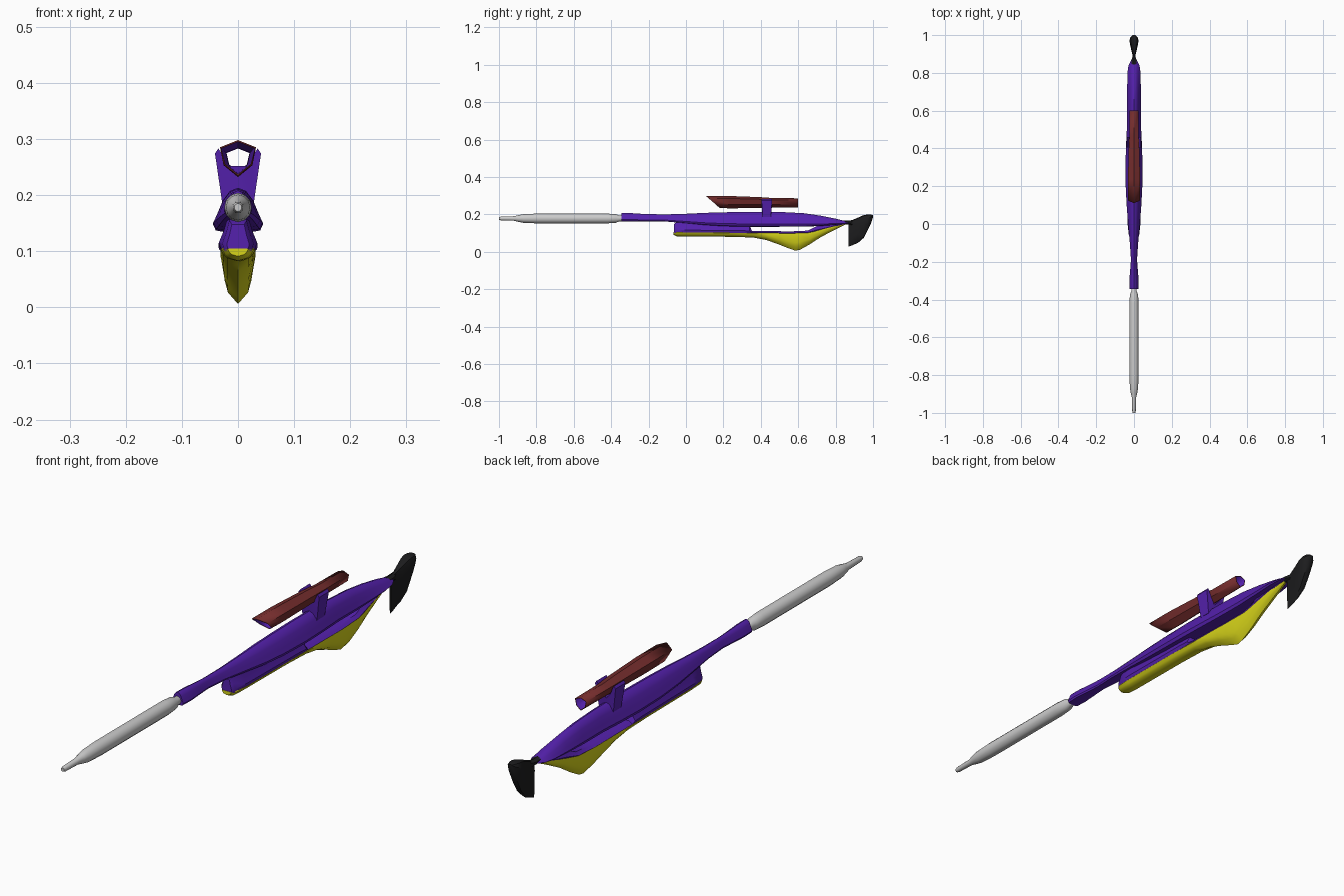
import bpy, bmesh, math


def material(name, rgb):
    m = bpy.data.materials.new(name)
    m.diffuse_color = (*rgb, 1)
    return m


PURPLE = material("purple", (0.09, 0.015, 0.42))
YELLOW = material("yellow", (0.68, 0.66, 0.01))
RED = material("dark_red", (0.17, 0.025, 0.025))
BLACK = material("black", (0.012, 0.012, 0.013))


def finish(name, bm, mats=(), angle=35):
    bmesh.ops.recalc_face_normals(bm, faces=bm.faces[:])
    me = bpy.data.meshes.new(name)
    bm.to_mesh(me)
    bm.free()
    for m in mats:
        me.materials.append(m)
    ob = bpy.data.objects.new(name, me)
    bpy.context.collection.objects.link(ob)
    bpy.ops.object.select_all(action='DESELECT')
    ob.select_set(True)
    bpy.context.view_layer.objects.active = ob
    bpy.ops.object.shade_smooth_by_angle(angle=math.radians(angle))
    return ob


def skin(bm, rings, caps=True):
    """Bridge successive vertex rings with quads."""
    rings = [[bm.verts.new(p) for p in r] for r in rings]
    n = len(rings[0])
    for a, b in zip(rings, rings[1:]):
        for i in range(n):
            j = (i + 1) % n
            bm.faces.new((a[i], a[j], b[j], b[i]))
    if caps:
        bm.faces.new(rings[0])
        bm.faces.new(rings[-1])


def mirrored(half):
    """Close a right-hand half profile (top to bottom) with its mirror."""
    return half + [(-x, z) for x, z in reversed(half) if x > 0]


def loft(name, half, sections, mat):
    """Sections are (y, z low, z high, half width) of a 0..1 profile."""
    prof = mirrored(half)
    bm = bmesh.new()
    skin(bm, [[(u * w, y, lo + v * (hi - lo)) for u, v in prof]
              for y, lo, hi, w in sections])
    return finish(name, bm, (mat,))


# Grey barrel, turned around the y axis
bm = bmesh.new()
barrel = [(-1, .007), (-.99, .010), (-.92, .012), (-.895, .018), (-.87, .023),
          (-.80, .026), (-.42, .026), (-.375, .023), (-.355, .015), (-.32, .015)]
skin(bm, [[(.94 * r * math.cos(k * math.tau / 12), y,
            .178 + r * math.sin(k * math.tau / 12)) for k in range(12)]
          for y, r in barrel])
finish("barrel", bm)

# Main body with a peaked top and wide lower shoulders
loft("main_body",
     [(0, 1), (.32, .93), (.6, .72), (.82, .42), (1, .2), (.88, .05), (.4, 0)],
     [(-.345, .163, .208, .023), (-.30, .163, .207, .025), (-.24, .163, .203, .020),
      (-.19, .163, .201, .016), (-.10, .161, .200, .022), (0, .152, .203, .031),
      (.10, .142, .208, .039), (.20, .136, .211, .044), (.32, .133, .213, .045),
      (.42, .133, .213, .042), (.52, .134, .212, .037), (.63, .134, .206, .036),
      (.72, .138, .193, .036), (.80, .144, .177, .035), (.84, .148, .167, .029),
      (.87, .152, .160, .013)], PURPLE)

# Lower frame: front block, then the thin rail beneath the opening
loft("lower_frame",
     [(0, 1), (.55, 1), (.75, .6), (1, .25), (.88, 0)],
     [(-.065, .101, .148, .020), (-.055, .101, .155, .028), (0, .101, .160, .034),
      (.30, .101, .150, .035), (.34, .101, .142, .035), (.352, .101, .112, .034),
      (.56, .098, .109, .031), (.65, .100, .113, .028), (.71, .112, .142, .024),
      (.80, .136, .150, .018), (.86, .151, .157, .009)], PURPLE)

# Yellow underside, swelling into a pointed grip
loft("lower_grip",
     [(0, 1), (.94, 1), (1, .85), (.82, .45), (.62, .22), (0, 0)],
     [(-.066, .091, .105, .018), (-.05, .083, .106, .028), (0, .082, .106, .031),
      (.25, .080, .105, .031), (.36, .076, .102, .031), (.43, .063, .100, .031),
      (.50, .038, .099, .031), (.55, .018, .098, .030), (.585, .006, .099, .029),
      (.61, .011, .100, .028), (.66, .039, .103, .026), (.72, .078, .118, .023),
      (.79, .115, .138, .018), (.86, .150, .156, .008)], YELLOW)

# Stock neck and shoulder plate, wedge shaped from above
loft("stock_neck", [(0, 1), (1, .7), (1, .3), (0, 0)],
     [(.845, .146, .168, .014), (.87, .146, .166, .013), (.90, .135, .172, .004)],
     BLACK)
loft("shoulder_plate", [(0, 1), (.7, .97), (1, .75), (.8, .35), (.45, .05), (0, 0)],
     [(.868, .028, .158, .004), (.885, .033, .168, .006), (.92, .048, .183, .014),
      (.950, .074, .196, .021), (.970, .112, .199, .024), (.988, .148, .199, .020),
      (1.0, .186, .196, .008)], BLACK)

# Open scope tube with a slanted front and a slimmer rear
bm = bmesh.new()
hexagon = mirrored([(0, 1), (1, .8), (.8, .32), (0, 0)])
scope = [(.11, .07, .234, .298, .032), (.24, 0, .232, .298, .032),
         (.40, 0, .235, .292, .028), (.47, 0, .237, .287, .024),
         (.60, 0, .238, .286, .023)]
skin(bm, [[(u * w, y + slant * (1 - v), lo + v * (hi - lo)) for u, v in hexagon]
          for y, slant, lo, hi, w in scope], caps=False)
tube = finish("scope", bm, (RED, PURPLE), 25)
wall = tube.modifiers.new("wall", 'SOLIDIFY')
wall.thickness = .003
wall.offset = -1
wall.material_offset = 1

# Forked bracket holding the scope
fork = mirrored([(0, .228), (.021, .252), (.030, .276), (.035, .283),
                 (.041, .274), (.028, .185)])
bm = bmesh.new()
skin(bm, [[(x, y0 + (.006 * s if z < .24 else 0), z) for x, z in fork]
          for y0, s in ((.404, 1), (.460, -1))])
bmesh.ops.triangulate(bm, faces=[f for f in bm.faces if len(f.verts) > 4])
finish("scope_bracket", bm, (PURPLE,), 25)
